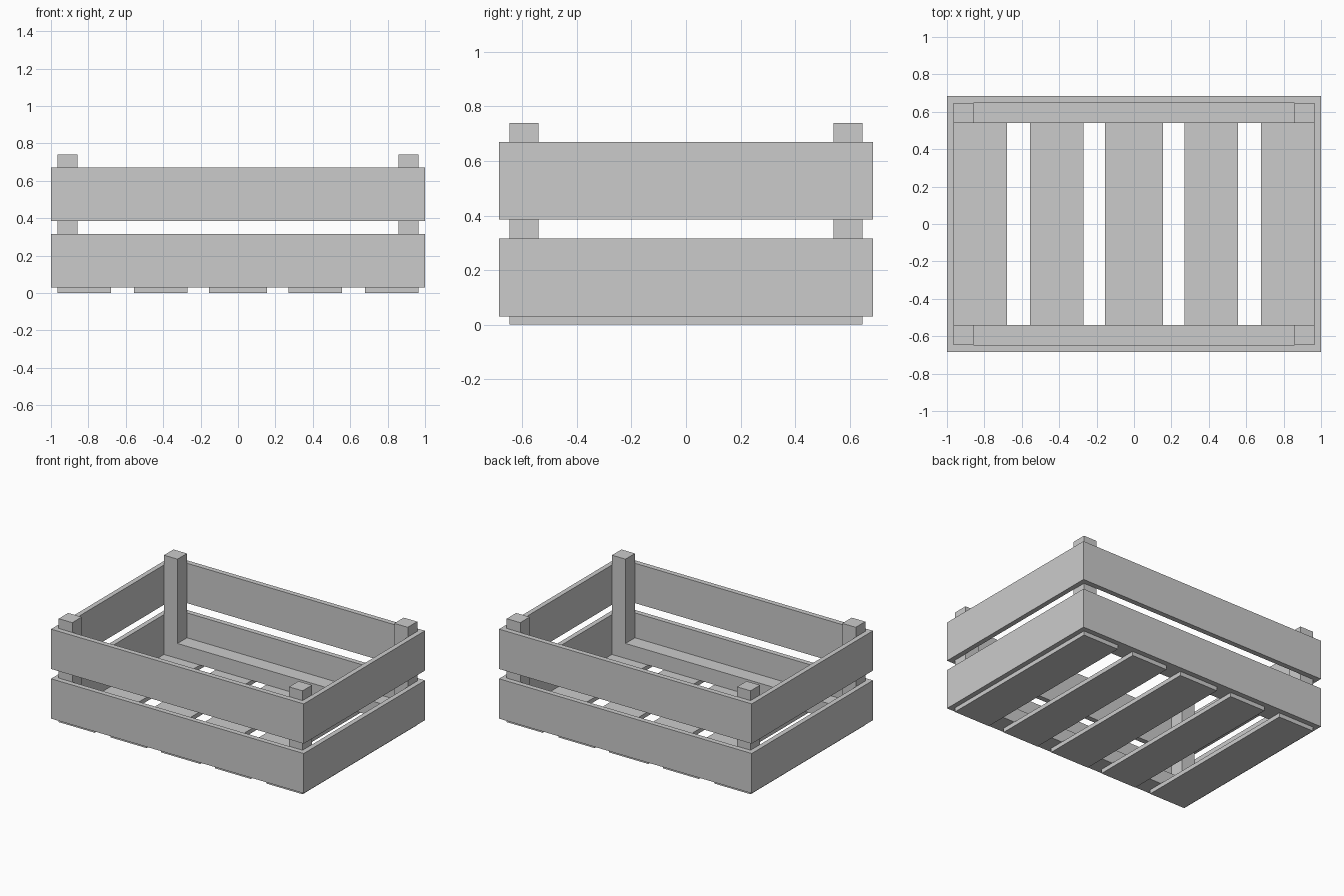
import bpy, bmesh

if "Cube" in bpy.data.objects:
    bpy.data.objects.remove(bpy.data.objects["Cube"])

HX, HY = 1.0, 0.685      # outer half sizes of the walls
IX, IY = 0.965, 0.648    # inner half sizes of the walls
POST = 0.107             # post and rail thickness
FLOOR, TOP = 0.03, 0.74


def finish(name, bm):
    bmesh.ops.recalc_face_normals(bm, faces=bm.faces)
    me = bpy.data.meshes.new(name)
    bm.to_mesh(me)
    bm.free()
    ob = bpy.data.objects.new(name, me)
    bpy.context.collection.objects.link(ob)
    return ob


def box(name, x0, x1, y0, y1, z0, z1):
    bm = bmesh.new()
    bmesh.ops.create_cube(bm, size=1)
    for v in bm.verts:
        v.co = ((x0 + x1) / 2 + v.co.x * (x1 - x0),
                (y0 + y1) / 2 + v.co.y * (y1 - y0),
                (z0 + z1) / 2 + v.co.z * (z1 - z0))
    return finish(name, bm)


def wall_ring(name, z0, z1):
    # Four planks joined at mitred corners
    bm = bmesh.new()
    corners = [(-1, -1), (1, -1), (1, 1), (-1, 1)]
    loops = [[bm.verts.new((sx * hx, sy * hy, z)) for sx, sy in corners]
             for hx, hy, z in ((HX, HY, z0), (HX, HY, z1), (IX, IY, z1), (IX, IY, z0))]
    for k in range(4):
        a, b = loops[k], loops[(k + 1) % 4]
        for i in range(4):
            j = (i + 1) % 4
            bm.faces.new((a[i], a[j], b[j], b[i]))
    return finish(name, bm)


# Side walls
wall_ring("lower_wall_planks", 0.03, 0.315)
wall_ring("upper_wall_planks", 0.385, 0.67)

# Floor slats, the middle one slightly wider
for i, (x0, x1) in enumerate([(-0.965, -0.68), (-0.555, -0.27), (-0.154, 0.154),
                              (0.27, 0.555), (0.68, 0.965)]):
    box(f"floor_slat_{i + 1}", x0, x1, -IY, IY, 0, FLOOR)

# Rails along the long sides and corner posts standing on them
RAIL_TOP = FLOOR + POST
for side, sy in (("front", -1), ("back", 1)):
    y0, y1 = sorted((sy * IY, sy * (IY - POST)))
    box(f"{side}_floor_rail", -IX, IX, y0, y1, FLOOR, RAIL_TOP)
    for end, sx in (("left", -1), ("right", 1)):
        x0, x1 = sorted((sx * IX, sx * (IX - POST)))
        box(f"{side}_{end}_post", x0, x1, y0, y1, RAIL_TOP, TOP)
